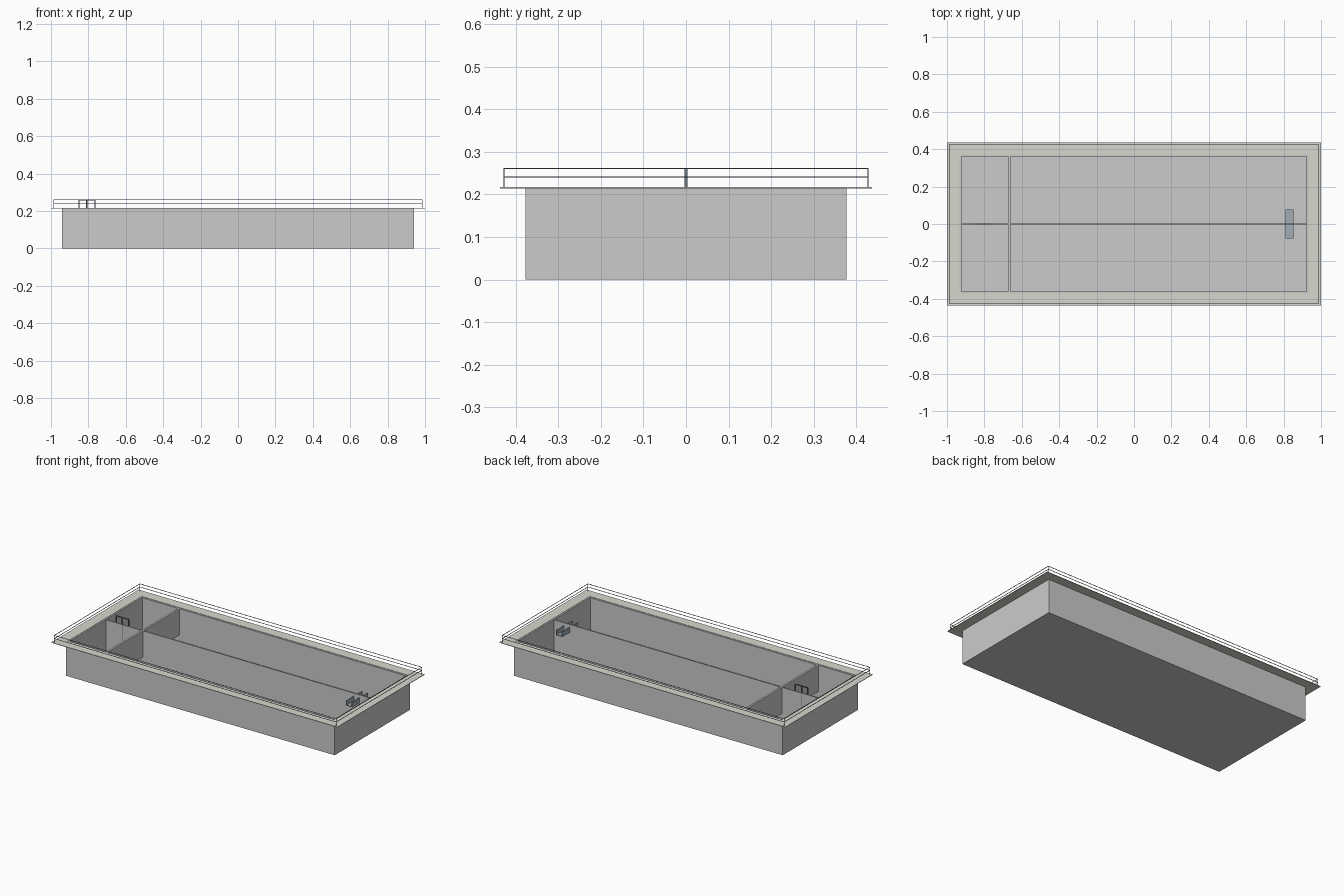
import bpy

if "Cube" in bpy.data.objects:
    bpy.data.objects.remove(bpy.data.objects["Cube"])

def material(name, rgb):
    m = bpy.data.materials.new(name)
    m.diffuse_color = (*rgb, 1)
    m.use_nodes = True
    m.node_tree.nodes["Principled BSDF"].inputs["Base Color"].default_value = m.diffuse_color
    return m

flange_mat = material("pale_concrete", (0.68, 0.68, 0.62))
steel = material("blue_steel", (0.36, 0.42, 0.47))
dark = material("dark_steel", (0.16, 0.2, 0.22))

def box(name, x, y, z, mat=None):
    """Box from (min, max) pairs."""
    bpy.ops.mesh.primitive_cube_add(size=1, location=[(a + b) / 2 for a, b in (x, y, z)])
    o = bpy.context.object
    o.name = name
    o.scale = [b - a for a, b in (x, y, z)]
    if mat:
        o.data.materials.append(mat)
    return o

def ring(name, ox, oy, ix, iy, z0, z1, mat=None):
    """Rectangular frame with mitred corners."""
    def loop(x, y, z):
        return [(-x, -y, z), (x, -y, z), (x, y, z), (-x, y, z)]
    verts = loop(ox, oy, z0) + loop(ox, oy, z1) + loop(ix, iy, z1) + loop(ix, iy, z0)
    faces = [(4 * r + i, 4 * r + (i + 1) % 4, 4 * ((r + 1) % 4) + (i + 1) % 4, 4 * ((r + 1) % 4) + i)
             for r in range(4) for i in range(4)]
    me = bpy.data.meshes.new(name)
    me.from_pydata(verts, [], faces)
    o = bpy.data.objects.new(name, me)
    bpy.context.collection.objects.link(o)
    if mat:
        me.materials.append(mat)
    return o

TOP = 0.215

# basin shell: floor and outer walls
box("basin_floor", (-0.94, 0.94), (-0.377, 0.377), (0, 0.012))
ring("basin_wall", 0.94, 0.377, 0.922, 0.361, 0.012, TOP)

# walkway flange round the rim
ring("walkway", 1.0, 0.436, 0.932, 0.371, TOP - 0.001, TOP + 0.002, flange_mat)

# dividing walls; the cross baffle leaves a gap above the floor
box("centre_wall", (-0.922, 0.922), (-0.003, 0.003), (0.012, TOP))
for s, (a, b) in (("front", (-0.361, -0.003)), ("back", (0.003, 0.361))):
    box("baffle_" + s, (-0.673, -0.661), (a, b), (0.05, TOP))

# guard rails and corner posts
R = 0.0012
for name, z in (("middle_rail", 0.241), ("top_rail", 0.261)):
    ring(name, 0.985 + R, 0.427 + R, 0.985 - R, 0.427 - R, z - R, z + R, dark)
for i, (sx, sy) in enumerate(((-1, -1), (1, -1), (1, 1), (-1, 1))):
    x, y = sx * 0.985, sy * 0.427
    box(f"rail_post_{i}", (x - R, x + R), (y - R, y + R), (TOP, 0.261), dark)

# U-shaped outlet trough across the centre wall
box("trough_bottom", (0.81, 0.853), (-0.078, 0.078), (0.165, 0.169), steel)
for name, x in (("left", 0.81), ("right", 0.849)):
    box("trough_side_" + name, (x, x + 0.004), (-0.078, 0.078), (0.165, 0.197), steel)

# sluice gate frame and its stem
for i, x in enumerate((-0.85, -0.765)):
    box(f"gate_post_{i}", (x - 0.003, x + 0.003), (-0.003, 0.003), (TOP, 0.26), dark)
box("gate_head", (-0.853, -0.762), (-0.003, 0.003), (0.256, 0.261), dark)
bpy.ops.mesh.primitive_cylinder_add(vertices=12, radius=0.004, depth=0.146, location=(-0.808, 0, 0.188))
bpy.context.object.name = "gate_stem"
bpy.context.object.data.materials.append(dark)
bpy.ops.object.shade_smooth_by_angle()
